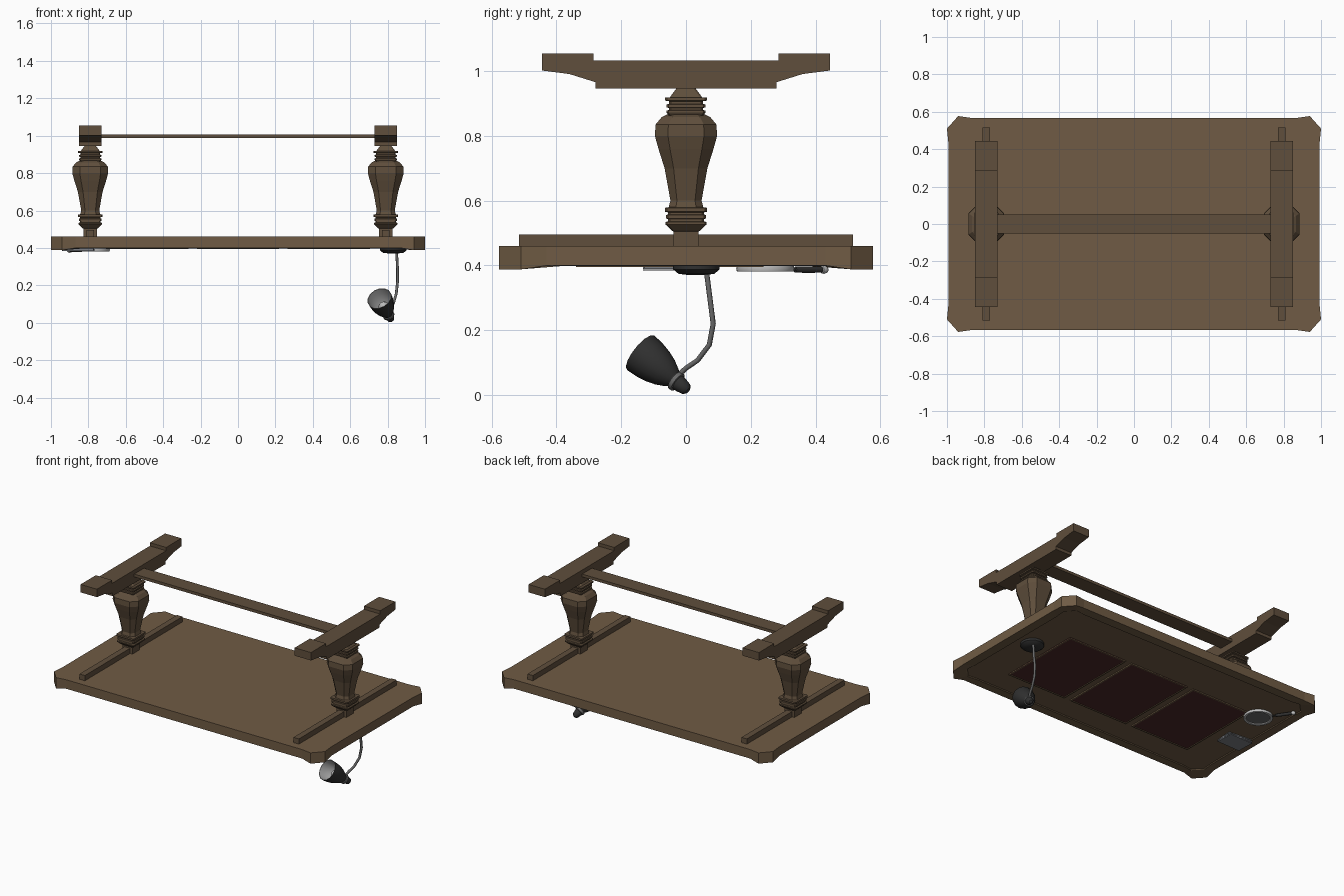
import bpy, bmesh, math, random
from mathutils import Vector, Matrix

if "Cube" in bpy.data.objects:
    bpy.data.objects.remove(bpy.data.objects["Cube"])

random.seed(3)


def material(name, rgb):
    m = bpy.data.materials.new(name)
    m.diffuse_color = (*rgb, 1)
    m.use_nodes = True
    m.node_tree.nodes["Principled BSDF"].inputs["Base Color"].default_value = m.diffuse_color
    return m


wood = material("oak", (0.16, 0.105, 0.058))
dark_wood = material("dark_oak", (0.115, 0.077, 0.045))
leather = material("red_leather", (0.07, 0.022, 0.02))
black = material("black_metal", (0.03, 0.03, 0.03))
grey = material("grey_metal", (0.14, 0.14, 0.14))
silver = material("silver", (0.5, 0.5, 0.5))
paper = material("grey_paper", (0.2, 0.21, 0.23))


def loft(name, loops, mat, ring=False, caps=(True, True), smooth=False, matrix=None):
    """Skin a list of equal-length point loops, capped or closed into a ring."""
    bm = bmesh.new()
    rows = [[bm.verts.new(p) for p in loop] for loop in loops]
    n = len(rows[0])
    for a, b in zip(rows, rows[1:] + (rows[:1] if ring else [])):
        for i in range(n):
            j = (i + 1) % n
            bm.faces.new((a[i], a[j], b[j], b[i]))
    if not ring:
        if caps[0]:
            bm.faces.new(rows[0])
        if caps[1]:
            bm.faces.new(rows[-1])
    bmesh.ops.recalc_face_normals(bm, faces=bm.faces)
    me = bpy.data.meshes.new(name)
    bm.to_mesh(me)
    bm.free()
    me.materials.append(mat)
    ob = bpy.data.objects.new(name, me)
    bpy.context.collection.objects.link(ob)
    if matrix:
        ob.matrix_world = matrix
    if smooth:
        for p in me.polygons:
            p.use_smooth = True
        me.set_sharp_from_angle(angle=math.radians(40))
    return ob


def rect(x0, x1, y0, y1, z):
    return [(x0, y0, z), (x1, y0, z), (x1, y1, z), (x0, y1, z)]


def box(name, x0, x1, y0, y1, z0, z1, mat, matrix=None):
    return loft(name, [rect(x0, x1, y0, y1, z0), rect(x0, x1, y0, y1, z1)], mat, matrix=matrix)


def circle(r, z, n):
    return [(r * math.cos(2 * math.pi * i / n), r * math.sin(2 * math.pi * i / n), z) for i in range(n)]


def lathe(name, profile, n, mat, **kw):
    return loft(name, [circle(r, z, n) for r, z in profile], mat, **kw)


def octagon(x, h, c, z):
    q = [(h, -h + c), (h, h - c), (h - c, h), (-h + c, h),
         (-h, h - c), (-h, -h + c), (-h + c, -h), (h - c, -h)]
    return [(x + a, b, z) for a, b in q]


# Table top: clipped corners that swell outward and hang slightly lower
quarter = [(0.992, 0.43, 0), (1.0, 0.51, 1), (0.94, 0.577, 1), (0.87, 0.567, 0)]
outline = []
for sx, sy in ((1, 1), (-1, 1), (-1, -1), (1, -1)):
    pts = quarter if sx * sy > 0 else quarter[::-1]
    outline += [(sx * x, sy * y, c) for x, y, c in pts]


def inset(d, z):
    return [(x * (1 - d), y * (1 - d / 0.575), z) for x, y, c in outline]


loft("table_top", [
    [(x, y, 0.46) for x, y, c in outline],
    [(x, y, 0.40 - 0.012 * c) for x, y, c in outline],
    inset(0.06, 0.398), inset(0.065, 0.403)], wood)

# Legs, battens and feet on both ends
vase = [(0.575, 0.055), (0.60, 0.048), (0.70, 0.066), (0.76, 0.085),
        (0.80, 0.096), (0.835, 0.094), (0.858, 0.075), (0.87, 0.05)]
lower_rings = [(0.505, 0.04), (0.51, 0.046), (0.527, 0.064), (0.534, 0.064), (0.536, 0.055),
               (0.543, 0.055), (0.545, 0.061), (0.556, 0.061), (0.558, 0.055),
               (0.564, 0.055), (0.566, 0.065), (0.578, 0.065), (0.58, 0.05)]
upper_rings = [(0.862, 0.048), (0.864, 0.055), (0.872, 0.060), (0.878, 0.060), (0.880, 0.053),
               (0.886, 0.053), (0.888, 0.060), (0.897, 0.060), (0.899, 0.053),
               (0.907, 0.053), (0.909, 0.065), (0.918, 0.065), (0.919, 0.05), (0.946, 0.03)]
half_foot = [(0.285, 1.033), (0.285, 1.055), (0.445, 1.055), (0.445, 1.002),
             (0.36, 0.991), (0.28, 0.966), (0.28, 0.946)]
foot = half_foot + [(-y, z) for y, z in reversed(half_foot)]
for side, s in (("left", -1), ("right", 1)):
    x = 0.79 * s
    box(side + "_batten", x - 0.02, x + 0.02, -0.515, 0.515, 0.455, 0.495, dark_wood)
    box(side + "_leg_block", x - 0.037, x + 0.037, -0.038, 0.038, 0.455, 0.51, dark_wood)
    loft(side + "_leg_vase", [octagon(x, h, h * 0.42, z) for z, h in vase], dark_wood)
    for part, prof in (("_lower_rings", lower_rings), ("_upper_rings", upper_rings)):
        loft(side + part, [octagon(x, h, 0.006, z) for z, h in prof], dark_wood)
    loft(side + "_foot", [[(x + d, y, z) for y, z in foot] for d in (-0.06, 0.06)], dark_wood)
box("stretcher", -0.735, 0.735, -0.052, 0.052, 0.987, 1.006, dark_wood)

# Three leather writing panels with thin raised borders
for i, cx in enumerate((-0.485, 0, 0.485)):
    a, y0, y1, w = 0.22, -0.34, 0.24, 0.008
    box(f"leather_panel_{i}", cx - a, cx + a, y0, y1, 0.399, 0.405, leather)
    outer, inner = (cx - a, cx + a, y0, y1), (cx - a + w, cx + a - w, y0 + w, y1 - w)
    loft(f"panel_border_{i}", [rect(*outer, 0.404), rect(*outer, 0.395),
                               rect(*inner, 0.395), rect(*inner, 0.404)], wood, ring=True)

# Loose sheets of paper
for i in range(4):
    m = Matrix.Translation((-0.855, -0.07, 0.401 - 0.005 * i)) @ Matrix.Rotation(
        math.radians(random.uniform(-9, 9)), 4, 'Z')
    box(f"paper_sheet_{i}", -0.085, 0.085, -0.06, 0.06, -0.002, 0.002, paper, matrix=m)

# Magnifying glass
lens_at = Vector((-0.775, 0.245, 0.39))
at = Matrix.Translation(lens_at)
lathe("lens_rim", [(0.088, 0.008), (0.09, 0), (0.088, -0.008), (0.074, -0.008), (0.072, 0), (0.074, 0.008)],
      24, silver, ring=True, smooth=True, matrix=at)
lathe("lens", [(0.074, 0.002), (0.074, -0.002)], 24, grey, matrix=at)
along = Vector((-0.135, 0.195, 0)).normalized()
handle = Matrix.Translation(lens_at - Vector((0, 0, 0.003))) @ along.to_track_quat('Z', 'Y').to_matrix().to_4x4()
lathe("lens_handle", [(0.005, 0.085), (0.005, 0.11), (0.009, 0.112), (0.010, 0.16), (0.009, 0.215)],
      12, black, smooth=True, matrix=handle)
lathe("handle_knob", [(0.006, 0.208), (0.012, 0.213), (0.013, 0.221), (0.010, 0.23), (0.004, 0.234)],
      12, silver, smooth=True, matrix=handle)

# Desk lamp: base, bent stem and flared shade
lathe("lamp_base", [(0.072, 0.405), (0.072, 0.388), (0.055, 0.374), (0.02, 0.37)], 16, black,
      smooth=True, matrix=Matrix.Translation((0.83, 0.032, 0)))
path = [(0.848, 0.064, 0.375), (0.853, 0.075, 0.29), (0.853, 0.084, 0.22), (0.846, 0.072, 0.155),
        (0.832, 0.036, 0.107), (0.818, 0.0, 0.083), (0.808, -0.022, 0.062), (0.802, -0.035, 0.048)]
cu = bpy.data.curves.new("lamp_stem", 'CURVE')
cu.dimensions = '3D'
cu.bevel_depth = 0.008
cu.bevel_resolution = 1
cu.use_fill_caps = True
sp = cu.splines.new('POLY')
sp.points.add(len(path) - 1)
for p, co in zip(sp.points, path):
    p.co = (*co, 1)
cu.materials.append(grey)
bpy.context.collection.objects.link(bpy.data.objects.new("lamp_stem", cu))

tail = Vector((0.818, 0.002, 0.017))
axis = Vector((0.755, -0.142, 0.132)) - tail
head = Matrix.Translation(tail) @ axis.to_track_quat('Z', 'Y').to_matrix().to_4x4()
lathe("lamp_socket", [(0.010, -0.006), (0.019, 0.002), (0.023, 0.02), (0.027, 0.045), (0.027, 0.06)],
      14, black, smooth=True, matrix=head)
lathe("lamp_collar", [(0.026, 0.036), (0.032, 0.037), (0.032, 0.05), (0.026, 0.051)],
      14, grey, smooth=True, matrix=head)
shade = [(0.026, 0.052), (0.035, 0.065), (0.048, 0.09), (0.058, 0.12), (0.065, 0.155), (0.068, 0.192)]
lathe("lamp_shade", shade, 14, black, caps=(True, False), smooth=True, matrix=head)
lathe("lamp_shade_lining", [(r - 0.003, z + 0.003) for r, z in shade[:-1]] + [(0.065, 0.192), (0.068, 0.192)],
      14, silver, caps=(True, False), smooth=True, matrix=head)
lathe("lamp_bulb", [(0.014, 0.055), (0.016, 0.08), (0.028, 0.11), (0.028, 0.125), (0.016, 0.14), (0.005, 0.144)],
      12, silver, smooth=True, matrix=head)
